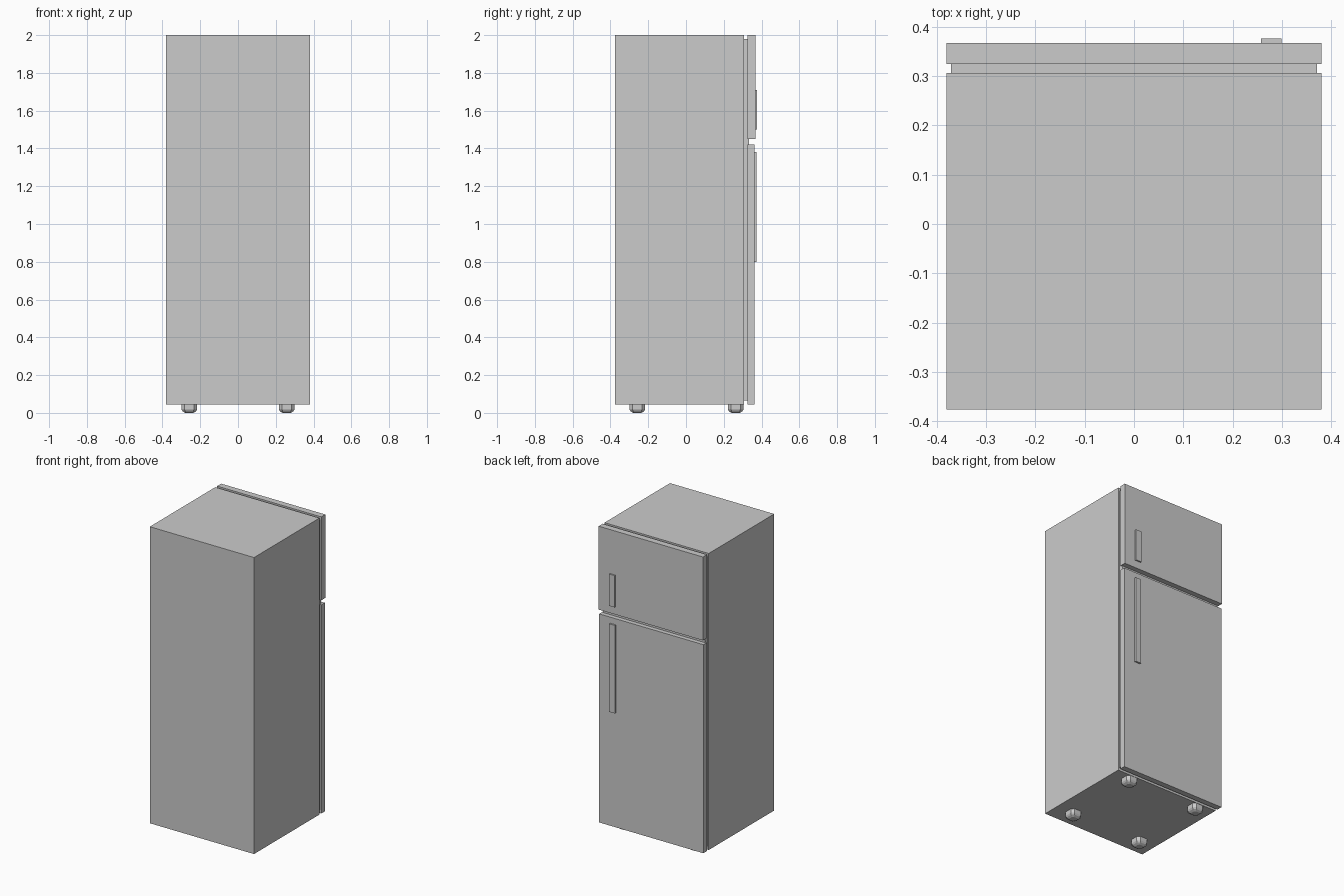
import bpy, bmesh

if "Cube" in bpy.data.objects:
    bpy.data.objects.remove(bpy.data.objects["Cube"])


def box(name, x0, x1, y0, y1, z0, z1):
    bm = bmesh.new()
    bmesh.ops.create_cube(bm, size=1)
    for v in bm.verts:
        v.co.x = x1 if v.co.x > 0 else x0
        v.co.y = y1 if v.co.y > 0 else y0
        v.co.z = z1 if v.co.z > 0 else z0
    return finish(name, bm)


def finish(name, bm):
    bmesh.ops.recalc_face_normals(bm, faces=bm.faces)
    me = bpy.data.meshes.new(name)
    bm.to_mesh(me)
    bm.free()
    ob = bpy.data.objects.new(name, me)
    bpy.context.collection.objects.link(ob)
    return ob


def foot(name, cx, cy):
    # square pad with clipped corners, tapering towards the floor
    bm = bmesh.new()
    rings = []
    for z, h in ((0.045, 0.041), (0.018, 0.041), (0.008, 0.035), (0, 0.022)):
        c = h * 0.6
        plan = [(h, -c), (h, c), (c, h), (-c, h), (-h, c), (-h, -c), (-c, -h), (c, -h)]
        rings.append([bm.verts.new((cx + x, cy + y, z)) for x, y in plan])
    for a, b in zip(rings, rings[1:]):
        for i in range(8):
            j = (i + 1) % 8
            bm.faces.new((a[i], a[j], b[j], b[i]))
    bm.faces.new(rings[0])
    bm.faces.new(rings[-1])
    return finish(name, bm)


# cabinet
box("cabinet", -0.38, 0.38, -0.376, 0.306, 0.045, 2.0)

# recessed door seal and the strip between the doors
box("door_seal", -0.371, 0.371, 0.306, 0.325, 0.065, 1.98)
box("divider_strip", -0.371, 0.371, 0.325, 0.333, 1.42, 1.45)

# doors
box("freezer_door", -0.38, 0.38, 0.325, 0.367, 1.45, 2.0)
box("fridge_door", -0.38, 0.38, 0.325, 0.362, 0.045, 1.42)

# flat handles
box("freezer_handle", 0.258, 0.299, 0.367, 0.376, 1.50, 1.71)
box("fridge_handle", 0.258, 0.299, 0.362, 0.373, 0.80, 1.38)

# feet
for side, x in (("left", -0.258), ("right", 0.258)):
    for end, y in (("front", -0.258), ("back", 0.263)):
        foot(f"{end}_{side}_foot", x, y)
